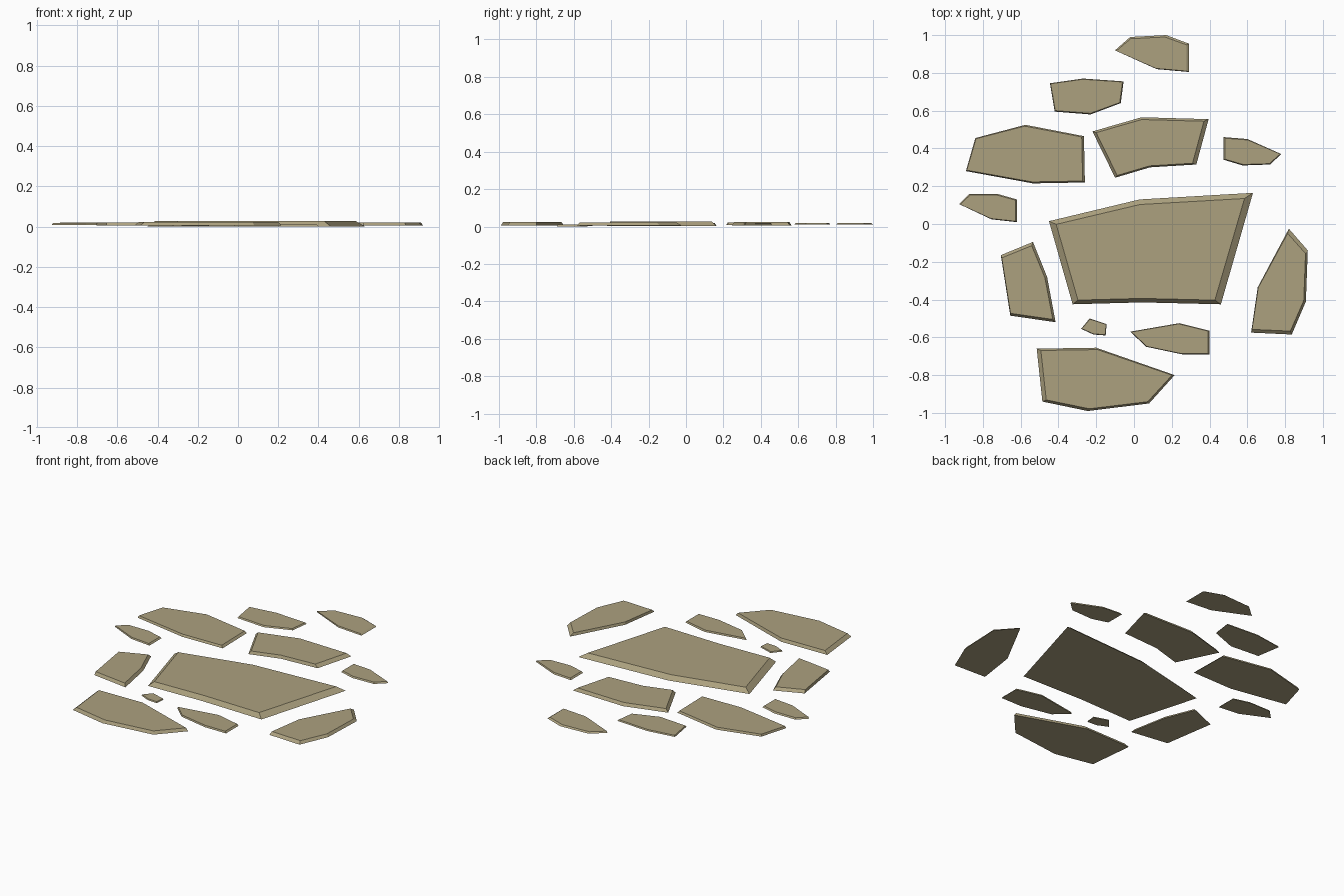
import bpy, bmesh

stone_mat = bpy.data.materials.new("tan stone")
stone_mat.diffuse_color = (0.413, 0.356, 0.212, 1)


def slab(name, outline, z0, z1, left, right, front, back):
    """Flat flagstone: outline at the base, top pulled in by a margin on each side."""
    xs, ys = [p[0] for p in outline], [p[1] for p in outline]
    x0, x1, y0, y1 = min(xs), max(xs), min(ys), max(ys)
    fx = (x1 - x0 - left - right) / (x1 - x0)
    fy = (y1 - y0 - front - back) / (y1 - y0)
    bm = bmesh.new()
    base = [bm.verts.new((x, y, z0)) for x, y in outline]
    top = [bm.verts.new((x0 + left + (x - x0) * fx, y0 + front + (y - y0) * fy, z1))
           for x, y in outline]
    bm.faces.new(base)
    bm.faces.new(top)
    n = len(base)
    for i in range(n):
        j = (i + 1) % n
        bm.faces.new((base[i], base[j], top[j], top[i]))
    bmesh.ops.recalc_face_normals(bm, faces=bm.faces)
    me = bpy.data.meshes.new(name)
    bm.to_mesh(me)
    bm.free()
    me.materials.append(stone_mat)
    bpy.context.collection.objects.link(bpy.data.objects.new(name, me))


# Large central slab
slab("centre_slab", [(-.45, .015), (.03, .13), (.63, .165), (.46, -.425), (.04, -.415), (-.325, -.425)],
     0.002, 0.028, .038, .045, .022, .03)

# Medium slabs around it
slab("back_left_slab", [(-.89, .28), (-.84, .455), (-.575, .525), (-.265, .465), (-.26, .22), (-.535, .215)],
     0.008, 0.021, .005, .012, .008, .007)
slab("back_middle_slab", [(-.22, .49), (.04, .565), (.395, .555), (.33, .315), (.085, .30), (-.10, .245)],
     0.005, 0.023, .02, .025, .012, .012)
slab("left_slab", [(-.705, -.165), (-.535, -.095), (-.46, -.28), (-.415, -.52), (-.655, -.485)],
     0.005, 0.022, .005, .015, .015, .02)
slab("right_slab", [(.82, -.025), (.92, -.14), (.91, -.41), (.835, -.585), (.62, -.575), (.655, -.335)],
     0.006, 0.022, .005, .012, .018, .025)
slab("front_slab", [(-.515, -.66), (-.20, -.655), (.215, -.80), (.08, -.95), (-.245, -.99), (-.485, -.94)],
     0.006, 0.024, .022, .014, .012, .01)

# Small stepping stones
slab("back_right_stone", [(-.10, .92), (-.02, .99), (.17, 1.0), (.29, .955), (.29, .805), (.12, .82)],
     0.011, 0.019, .006, .012, .005, .01)
slab("back_stone", [(-.445, .745), (-.27, .77), (-.055, .755), (-.07, .64), (-.23, .58), (-.42, .595)],
     0.011, 0.019, .004, .006, .006, .004)
slab("right_stone", [(.475, .46), (.60, .45), (.78, .37), (.72, .315), (.575, .31), (.475, .34)],
     0.011, 0.02, .008, .006, .005, .006)
slab("left_stone", [(-.925, .105), (-.87, .16), (-.725, .16), (-.62, .13), (-.62, .01), (-.755, .025)],
     0.009, 0.018, .005, .008, .005, .006)
slab("front_right_stone", [(-.02, -.57), (.24, -.525), (.40, -.565), (.40, -.69), (.255, -.69), (.065, -.65)],
     0.0, 0.01, .006, .008, .004, .004)
slab("tiny_stone", [(-.28, -.555), (-.235, -.50), (-.145, -.53), (-.15, -.59), (-.215, -.585)],
     0.004, 0.011, .004, .003, .004, .004)
